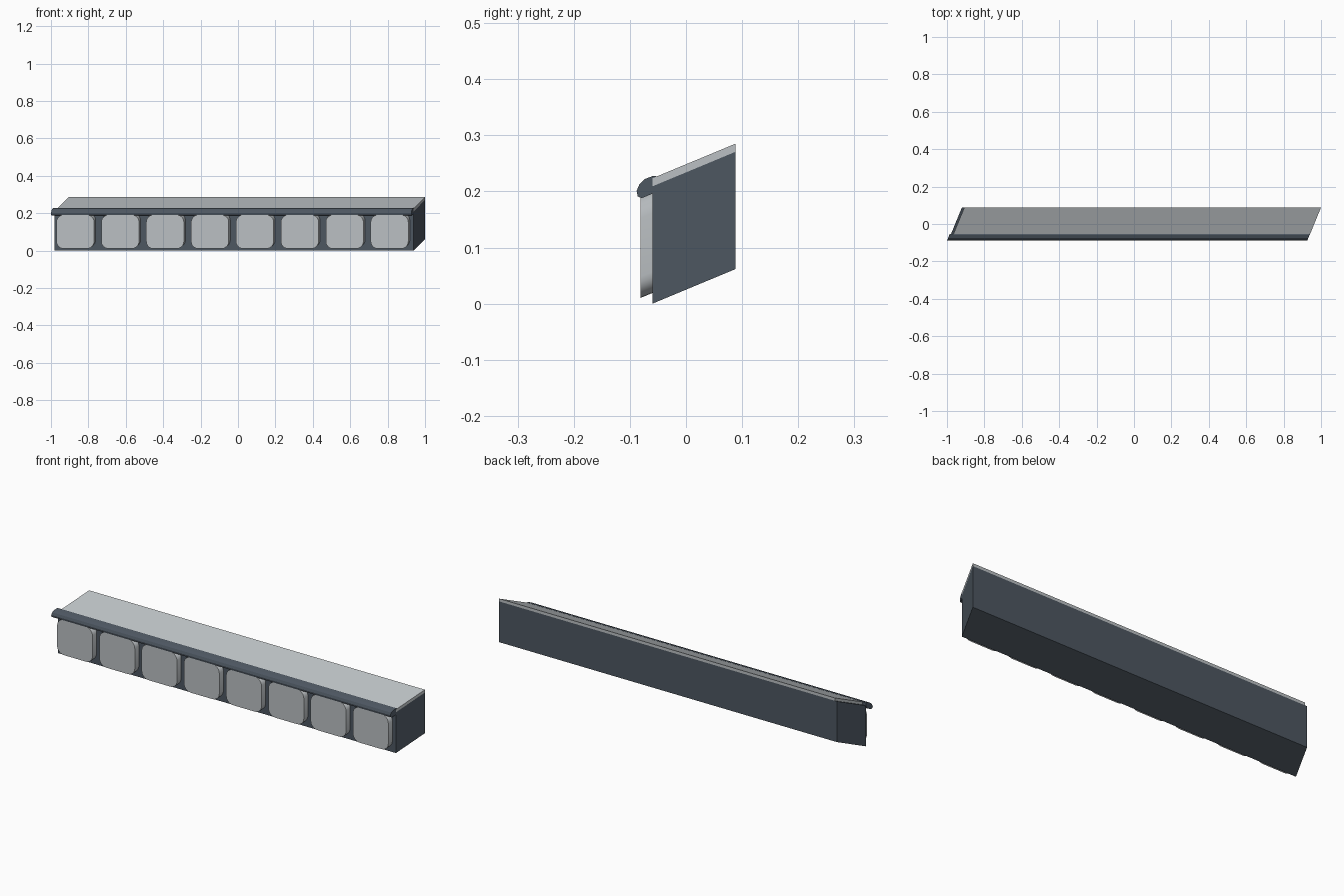
import bpy, bmesh, math
from mathutils import Vector

if "Cube" in bpy.data.objects:
    bpy.data.objects.remove(bpy.data.objects["Cube"])

FRONT, DEPTH = -0.06, 0.148      # cabinet front plane and depth
SHEAR_X, SHEAR_Z = 0.41, 0.416   # whole piece leans right and up towards the back
LEFT, PITCH, COUNT = -0.981, 0.24, 8


def material(name, rgb):
    m = bpy.data.materials.new(name)
    m.diffuse_color = (*rgb, 1)
    m.use_nodes = True
    m.node_tree.nodes["Principled BSDF"].inputs["Base Color"].default_value = m.diffuse_color
    return m


dark = material("dark_slate", (0.075, 0.095, 0.12))
light = material("light_grey", (0.5, 0.53, 0.55))


def prism(name, profile, extrude, mat, shear_z=SHEAR_Z):
    """Extrude a closed profile, then apply the oblique shear."""
    bm = bmesh.new()
    face = bm.faces.new([bm.verts.new(p) for p in profile])
    new = bmesh.ops.extrude_face_region(bm, geom=[face], use_keep_orig=True)["geom"]
    bmesh.ops.translate(bm, vec=Vector(extrude),
                        verts=[g for g in new if isinstance(g, bmesh.types.BMVert)])
    for v in bm.verts:
        s = v.co.y - FRONT
        v.co.x += SHEAR_X * s
        v.co.z += shear_z * s
    bmesh.ops.recalc_face_normals(bm, faces=bm.faces)
    mesh = bpy.data.meshes.new(name)
    bm.to_mesh(mesh)
    bm.free()
    ob = bpy.data.objects.new(name, mesh)
    bpy.context.collection.objects.link(ob)
    mesh.materials.append(mat)
    return ob


def rectangle(x0, x1, z0, z1, y):
    return [(x0, y, z0), (x1, y, z0), (x1, y, z1), (x0, y, z1)]


def rounded(x0, x1, z0, z1, y, r, n=6):
    pts = []
    corners = [(x1 - r, z1 - r), (x0 + r, z1 - r), (x0 + r, z0 + r), (x1 - r, z0 + r)]
    for q, (cx, cz) in enumerate(corners):
        for i in range(n + 1):
            a = math.pi / 2 * (q + i / n)
            pts.append((cx + r * math.cos(a), y, cz + r * math.sin(a)))
    return pts


def smooth(ob):
    bpy.ops.object.select_all(action='DESELECT')
    ob.select_set(True)
    bpy.context.view_layer.objects.active = ob
    bpy.ops.object.shade_smooth_by_angle(angle=math.radians(30))


# Row of cabinets, each with a rounded door block running through it
for i in range(COUNT):
    x = LEFT + i * PITCH
    prism(f"cabinet_{i + 1}", rectangle(x, x + PITCH, 0, 0.209, FRONT),
          (0, DEPTH, 0), dark)
    door = prism(f"door_{i + 1}",
                 rounded(x + 0.019, x + 0.22, 0.019, 0.199, FRONT - 0.021, 0.038),
                 (0, DEPTH + 0.0205, 0), light)
    smooth(door)

# Countertop slab
right = LEFT + COUNT * PITCH
prism("countertop", rectangle(LEFT + 0.013, right, 0.209, 0.2235, FRONT),
      (0, DEPTH, 0), light)

# Rounded moulding along the front edge of the countertop
edge = [(-0.086, 0.191), (-0.079, 0.188), (-0.060, 0.196), (-0.053, 0.212),
        (-0.053, 0.227), (-0.058, 0.228), (-0.074, 0.222), (-0.083, 0.213),
        (-0.088, 0.201)]
prism("front_moulding", [(-0.988, y, z) for y, z in edge],
      (right + 0.988 - 0.001, 0, 0), dark, shear_z=0)
